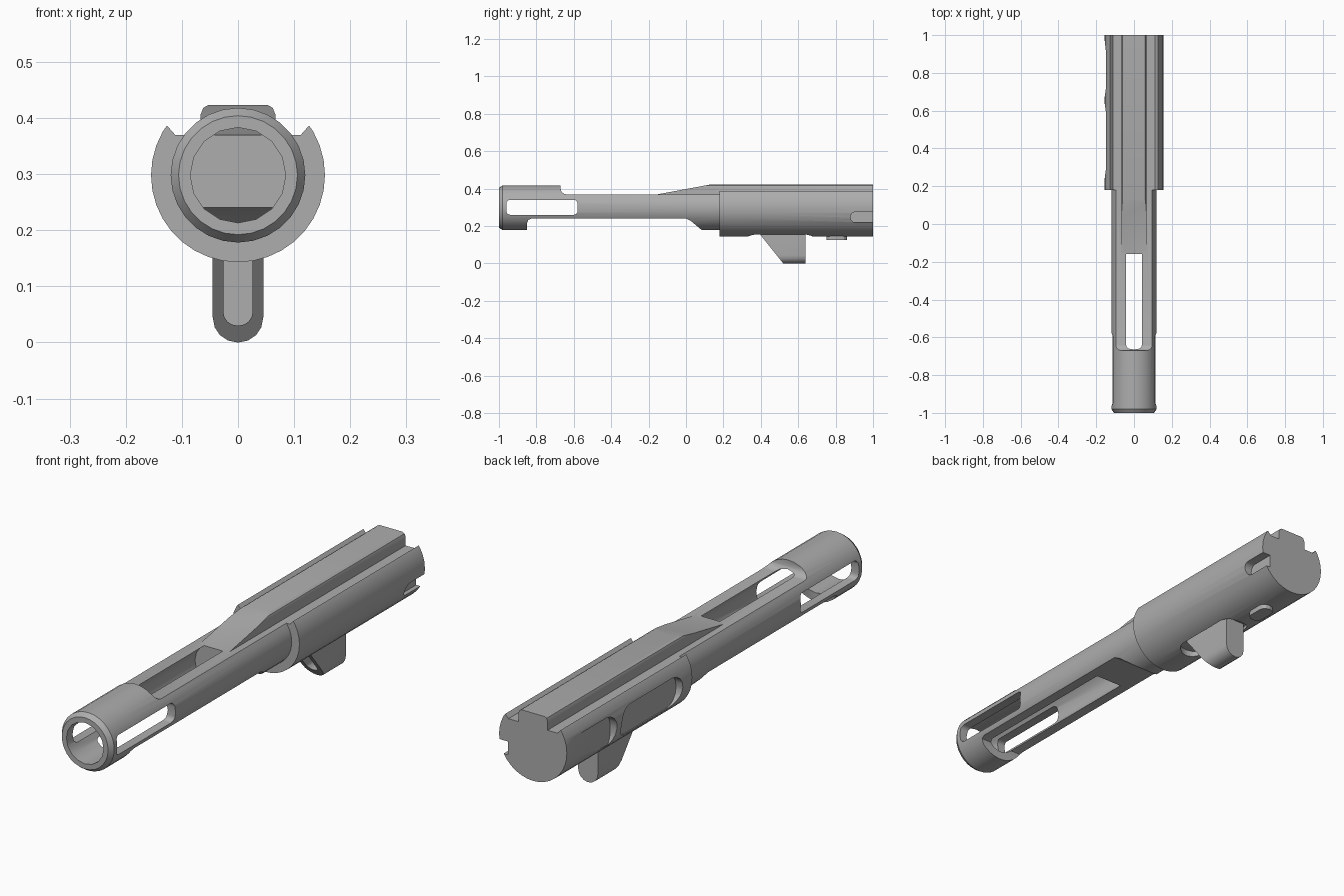
import bpy, bmesh, math
from mathutils import Vector

if "Cube" in bpy.data.objects:
    bpy.data.objects.remove(bpy.data.objects["Cube"], do_unlink=True)

steel = bpy.data.materials.new("steel grey")
steel.use_nodes = True
GREY = (0.42, 0.42, 0.42, 1)
steel.diffuse_color = GREY
steel.node_tree.nodes["Principled BSDF"].inputs["Base Color"].default_value = GREY

CZ = 0.298  # height of the main axis


def make(name, bm):
    bmesh.ops.recalc_face_normals(bm, faces=bm.faces)
    mesh = bpy.data.meshes.new(name)
    bm.to_mesh(mesh)
    bm.free()
    mesh.materials.append(steel)
    ob = bpy.data.objects.new(name, mesh)
    bpy.context.collection.objects.link(ob)
    return ob


def prism(name, pts, axis, lo, hi):
    """Extrude a flat outline along one axis."""
    place = {"x": lambda u, v, t: (t, u, v),
             "y": lambda u, v, t: (u, t, v),
             "z": lambda u, v, t: (u, v, t)}[axis]
    bm = bmesh.new()
    face = bm.faces.new([bm.verts.new(place(u, v, lo)) for u, v in pts])
    ext = bmesh.ops.extrude_face_region(bm, geom=[face])
    verts = [g for g in ext["geom"] if isinstance(g, bmesh.types.BMVert)]
    bmesh.ops.translate(bm, verts=verts, vec=Vector(place(0, 0, hi - lo)))
    return make(name, bm)


def rounded(u0, u1, v0, v1, r, steps=4):
    """Rectangle outline with rounded corners."""
    pts = []
    corners = [(u1 - r, v1 - r), (u0 + r, v1 - r), (u0 + r, v0 + r), (u1 - r, v0 + r)]
    for q, (cu, cv) in enumerate(corners):
        for i in range(steps + 1):
            a = math.pi / 2 * (q + i / steps)
            pts.append((cu + r * math.cos(a), cv + r * math.sin(a)))
    return pts


def lathe(name, rings, sides):
    """Closed solid from (y, radius) rings around the main axis."""
    bm = bmesh.new()
    loops = []
    for y, r in rings:
        angles = [2 * math.pi * i / sides for i in range(sides)]
        loops.append([bm.verts.new((r * math.cos(a), y, CZ + r * math.sin(a))) for a in angles])
    for a, b in zip(loops, loops[1:]):
        for i in range(sides):
            j = (i + 1) % sides
            bm.faces.new((a[i], a[j], b[j], b[i]))
    bm.faces.new(loops[0])
    bm.faces.new(loops[-1])
    return make(name, bm)


def combine(ob, tool, operation="DIFFERENCE"):
    mod = ob.modifiers.new("bool", "BOOLEAN")
    mod.operation = operation
    mod.solver = "EXACT"
    mod.object = tool
    tool.hide_render = True
    bpy.context.view_layer.objects.active = ob
    bpy.ops.object.modifier_apply(modifier=mod.name)
    bpy.data.objects.remove(tool, do_unlink=True)


# Front tube: bore, flattened top, open underside and side windows
tube = lathe("front_tube", [(-1, 0.106), (-0.98, 0.12), (0.2, 0.12)], 28)
combine(tube, lathe("bore", [(-1.1, 0.085), (-0.16, 0.085)], 16))
combine(tube, prism("top_flat", rounded(-0.67, 0.4, 0.37, 0.6, 0.03), "x", -0.3, 0.3))
under = [(-0.85, 0.1), (-0.85, 0.215), (-0.843, 0.233), (-0.825, 0.24),
         (0, 0.24), (0.025, 0.228), (0.085, 0.178), (0.085, 0.1)]
combine(tube, prism("underside", under, "x", -0.3, 0.3))
combine(tube, prism("windows", rounded(-0.96, -0.58, 0.26, 0.34, 0.02), "x", -0.3, 0.3))

# Rear cylinder with a notched top
body = lathe("carrier_body", [(0.18, 0.155), (1, 0.155)], 36)
notch = [(-0.112, 0.37), (0.112, 0.37), (0.2, 0.469), (-0.2, 0.469)]
combine(body, prism("top_notch", notch, "y", 0.1, 1.1))

# Left-over pockets on one flank, a short rear slot on the other
combine(body, prism("front_pocket", rounded(0.24, 0.64, 0.21, 0.34, 0.06), "x", -0.3, -0.122))
taper = prism("rear_pocket", rounded(0.67, 1.1, 0.19, 0.34, 0.06), "x", -0.3, -0.122)
for v in taper.data.vertices:
    if v.co.x > -0.2:
        v.co.x -= max(0, v.co.y - 0.67) * 0.11
combine(body, taper)
combine(body, prism("rear_slot", rounded(0.88, 1.2, 0.22, 0.275, 0.025), "x", 0.115, 0.3))
combine(body, prism("lug_recess", rounded(-0.06, 0.06, 0.33, 0.68, 0.055), "z", 0, 0.17))

# Top rail with a ramped nose
rail_outline = [(-0.067, 0.31), (0.067, 0.31), (0.067, 0.405), (0.062, 0.418), (0.053, 0.423),
                (-0.053, 0.423), (-0.062, 0.418), (-0.067, 0.405)]
rail = prism("top_rail", rail_outline, "y", -0.155, 1)
ramp = [(-0.3, 0.37), (-0.15, 0.37), (0.14, 0.424), (0.14, 0.5), (-0.3, 0.5)]
combine(rail, prism("ramp", ramp, "x", -0.2, 0.2))

# Lower lug with sloped, grooved front
lug = prism("lower_lug", rounded(-0.045, 0.045, 0, 0.23, 0.044), "y", 0.3, 0.64)
slope = [(0.2, 0.24), (0.328, 0.24), (0.536, -0.02), (0.2, -0.02)]
combine(lug, prism("lug_slope", slope, "x", -0.2, 0.2))
combine(lug, prism("lug_groove", rounded(-0.026, 0.026, 0.03, 0.165, 0.024), "y", 0.2, 0.57))

# Small stud under the rear
stud = prism("rear_stud", rounded(-0.03, 0.03, 0.75, 0.86, 0.028, 3), "z", 0.125, 0.2)

# Join the parts into one solid
for part in (tube, rail, lug, stud):
    combine(body, part, "UNION")

bpy.ops.object.select_all(action="DESELECT")
body.select_set(True)
bpy.context.view_layer.objects.active = body
bpy.ops.object.shade_smooth_by_angle(angle=math.radians(25))
